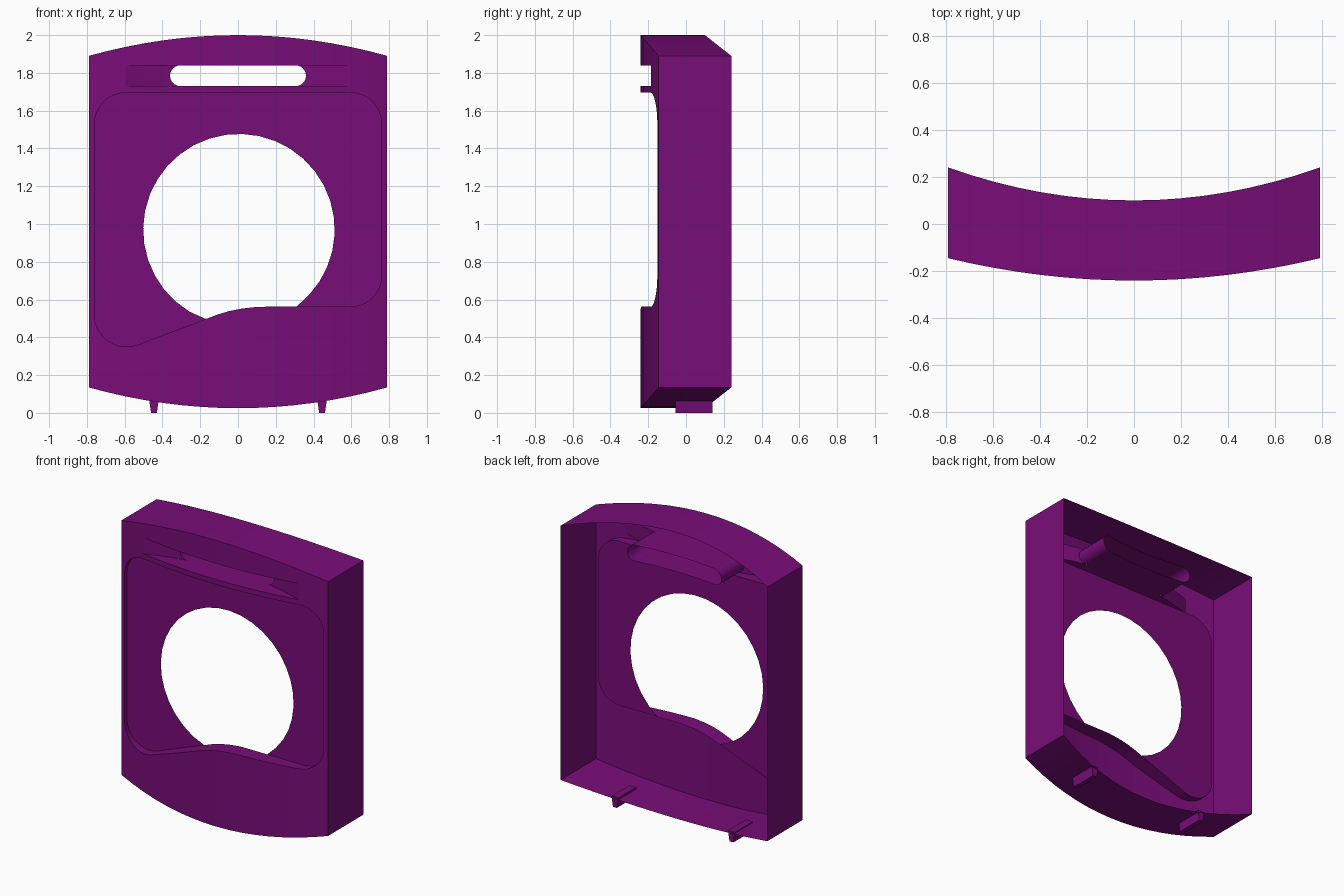
import bpy, bmesh, math

if "Cube" in bpy.data.objects:
    bpy.data.objects.remove(bpy.data.objects["Cube"])

purple = bpy.data.materials.new("purple")
purple.use_nodes = True
colour = (0.19, 0.004, 0.19, 1)
purple.diffuse_color = colour
purple.node_tree.nodes["Principled BSDF"].inputs["Base Color"].default_value = colour

HALF, FACETS = 0.79, 16
STEP = 2 * HALF / FACETS
BREAKS = [-HALF + i * STEP for i in range(FACETS + 1)]
GROOVE = 6 * STEP               # half length of the finger groove
SLOT_LOW, SLOT_HIGH = 1.73, 1.84
FLOOR = -0.125                  # depth of the flat recess floor


# Depth curves across the width
def faceted(x, middle, edge):
    """Chord of a shallow arc, so points between facet lines stay flat."""
    i = min(max(int((x + HALF) / STEP + 1e-6), 0), FACETS - 1)
    t = (x - BREAKS[i]) / STEP
    a, b = ((v / HALF) ** 2 for v in BREAKS[i:i + 2])
    return middle + (edge - middle) * (a + (b - a) * t)


def front(x):
    return faceted(x, -0.24, -0.145)


def back(x):
    return faceted(x, 0.10, 0.24)


def groove(x):
    return -0.08 + (front(GROOVE) + 0.08) * (x / GROOVE) ** 2


def floor(x):
    return FLOOR


# Helpers
def arc(cx, cz, r, start, end, n):
    return [(cx + r * math.cos(math.radians(start + (end - start) * i / n)),
             cz + r * math.sin(math.radians(start + (end - start) * i / n)))
            for i in range(n + 1)]


def densify(points, closed=True):
    """Add a point wherever the path crosses a facet line."""
    out = []
    ends = points[1:] + points[:1] if closed else points[1:]
    for (x0, z0), (x1, z1) in zip(points, ends):
        out.append((x0, z0))
        cuts = [b for b in BREAKS if min(x0, x1) + 1e-4 < b < max(x0, x1) - 1e-4]
        for b in sorted(cuts, reverse=x1 < x0):
            out.append((b, z0 + (z1 - z0) * (b - x0) / (x1 - x0)))
    return out if closed else out + [points[-1]]


def finish(name, bm):
    mesh = bpy.data.meshes.new(name)
    bm.to_mesh(mesh)
    bm.free()
    mesh.materials.append(purple)
    obj = bpy.data.objects.new(name, mesh)
    bpy.context.collection.objects.link(obj)
    return obj


def sheet(name, loops, depth):
    """Fill outlines (inner ones become holes) and bend them to a depth curve."""
    bm = bmesh.new()
    for loop in loops:
        vs = [bm.verts.new((x, 0, z)) for x, z in densify(loop)]
        for a, b in zip(vs, vs[1:] + vs[:1]):
            bm.edges.new((a, b))
    bmesh.ops.triangle_fill(bm, edges=bm.edges[:], use_beauty=True, normal=(0, -1, 0))
    for b in BREAKS[1:-1]:
        bmesh.ops.bisect_plane(bm, geom=bm.verts[:] + bm.edges[:] + bm.faces[:],
                               plane_co=(b, 0, 0), plane_no=(1, 0, 0), dist=1e-5)
    bm.normal_update()
    bmesh.ops.reverse_faces(bm, faces=[f for f in bm.faces if f.normal.y > 0])
    for v in bm.verts:
        v.co.y = depth(v.co.x)
    return finish(name, bm)


def wall(name, path, near, far, closed=True):
    """Sweep an outline from one depth curve to another."""
    bm = bmesh.new()
    pts = densify(path, closed)
    rows = [(bm.verts.new((x, near(x), z)), bm.verts.new((x, far(x), z))) for x, z in pts]
    pairs = zip(rows, rows[1:] + rows[:1] if closed else rows[1:])
    for (a, b), (c, d) in pairs:
        bm.faces.new((a, c, d, b))
    return finish(name, bm)


# Body outline with bowed top and bottom
bow = [0.11 * (x / HALF) ** 2 for x in BREAKS]
body = [(x, 0.025 + h) for x, h in zip(BREAKS, bow)]
body += [(x, 2.0 - h) for x, h in reversed(list(zip(BREAKS, bow)))]

# Recess outline: rounded corners, dipping lower left, wavy ledge
sides = [(0.31, 0.562)]
sides += arc(0.595, 0.727, 0.165, -90, 0, 8)
sides += arc(0.595, 1.53, 0.165, 0, 90, 8)
sides += arc(-0.595, 1.53, 0.165, 90, 180, 8)
sides += arc(-0.59, 0.52, 0.17, 180, 290, 10)
sides += [(-0.17, 0.497)]
ledge = [(-0.11, 0.52), (-0.05, 0.538), (0.02, 0.552), (0.1, 0.561), (0.15, 0.562)]
recess = sides + ledge

# Slot and groove outlines
radius = (SLOT_HIGH - SLOT_LOW) / 2
mid_z = SLOT_LOW + radius
slot_x = 0.36 - radius
slot = arc(slot_x, mid_z, radius, -90, 90, 12) + arc(-slot_x, mid_z, radius, 90, 270, 12)
groove_box = [(-GROOVE, SLOT_LOW), (GROOVE, SLOT_LOW), (GROOVE, SLOT_HIGH), (-GROOVE, SLOT_HIGH)]

# Main shell, open at the back
sheet("front_panel", [body, recess, groove_box], front)
wall("outer_frame", body, front, back)

# Recess with the round opening cut off by the ledge
opening = arc(0.005, 0.97, 0.507, 249, -53, 30)
sheet("recess_floor", [sides + opening[1:-1]], floor)
wall("recess_wall", recess, front, floor)

# Finger groove and the slot sleeve behind it
for side, label in ((1, "left"), (-1, "right")):
    end = arc(slot_x, mid_z, radius, 90, -90, 12)
    end += [(GROOVE, SLOT_LOW), (GROOVE, SLOT_HIGH)]
    sheet(label + "_groove_end", [[(side * x, z) for x, z in end]], groove)
for z, label in ((SLOT_LOW, "lower"), (SLOT_HIGH, "upper")):
    wall(label + "_groove_wall", [(-GROOVE, z), (GROOVE, z)], front, groove, closed=False)
wall("slot_sleeve", slot, groove, back)

# Tapered pegs under the base
for x, label in ((0.445, "left"), (-0.445, "right")):
    bm = bmesh.new()
    bmesh.ops.create_cube(bm, size=1)
    for v in bm.verts:
        top = v.co.z > 0
        v.co.x = x + math.copysign(0.026 if top else 0.015, v.co.x)
        v.co.y = 0.14 if v.co.y > 0 else -0.055
        v.co.z = 0.072 if top else 0.0
    finish(label + "_peg", bm)
